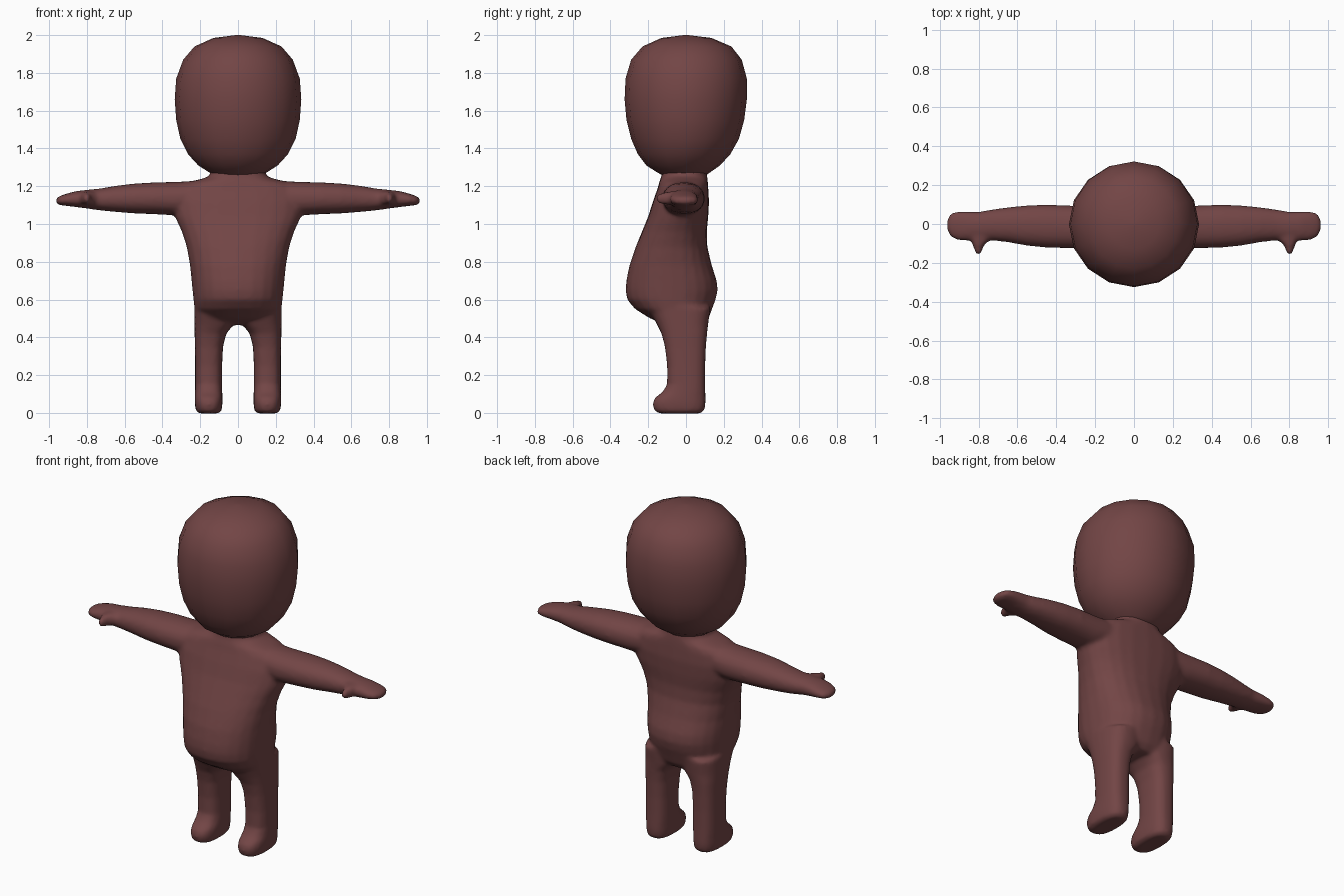
import bpy, bmesh, math

skin = bpy.data.materials.new("skin")
skin.diffuse_color = (0.17, 0.06, 0.06, 1)

# axis -> world position from (along, a, b)
AXES = {
    "z": lambda t, a, b: (a, b, t),
    "x": lambda t, a, b: (t, a, b),
    "y": lambda t, a, b: (a, t, b),
}


def loft(bm, axis, rings, sides=24, power=2.0, side=1):
    """Skin rounded rings given as (position, a_min, a_max, b_min, b_max)."""
    loops = []
    for t, a0, a1, b0, b1 in rings:
        loop = []
        for i in range(sides):
            ang = 2 * math.pi * i / sides
            c, s = math.cos(ang), math.sin(ang)
            u = math.copysign(abs(c) ** (2 / power), c)
            v = math.copysign(abs(s) ** (2 / power), s)
            x, y, z = AXES[axis](t, (a0 + a1) / 2 + u * (a1 - a0) / 2,
                                 (b0 + b1) / 2 + v * (b1 - b0) / 2)
            loop.append(bm.verts.new((x * side, y, z)))
        loops.append(loop)
    for p, q in zip(loops, loops[1:]):
        for i in range(sides):
            j = (i + 1) % sides
            bm.faces.new((p[i], p[j], q[j], q[i]))
    bm.faces.new(loops[0])
    bm.faces.new(loops[-1])


def finish(bm, name):
    bmesh.ops.recalc_face_normals(bm, faces=bm.faces)
    for f in bm.faces:
        f.smooth = True
    mesh = bpy.data.meshes.new(name)
    bm.to_mesh(mesh)
    bm.free()
    mesh.materials.append(skin)
    obj = bpy.data.objects.new(name, mesh)
    bpy.context.collection.objects.link(obj)
    return obj


# Head: 16-sided rounded capsule
head = [(1.255, .12, -.12, .10), (1.275, .155, -.155, .13), (1.31, .21, -.21, .18),
        (1.37, .265, -.255, .235), (1.45, .305, -.29, .28), (1.55, .327, -.315, .308),
        (1.66, .335, -.325, .322), (1.77, .327, -.32, .322), (1.87, .29, -.29, .295),
        (1.94, .23, -.23, .24), (1.985, .13, -.13, .135), (2.0, .012, -.012, .012)]
bm = bmesh.new()
loft(bm, "z", [(z, -w, w, f, b) for z, w, f, b in head], sides=16)
finish(bm, "head")

# Torso: narrow neck, wide shoulders, round belly and seat
bm = bmesh.new()
torso = [(.465, .13, -.10, .09), (.50, .205, -.19, .12), (.55, .23, -.27, .138),
         (.60, .236, -.312, .157), (.65, .241, -.32, .168), (.70, .246, -.316, .163),
         (.78, .254, -.30, .137), (.88, .272, -.266, .113), (.96, .298, -.233, .11),
         (1.04, .335, -.20, .118), (1.12, .35, -.175, .122), (1.19, .33, -.15, .118),
         (1.22, .27, -.142, .116), (1.24, .19, -.135, .114), (1.255, .148, -.13, .112),
         (1.33, .14, -.12, .10)]
loft(bm, "z", [(z, -w, w, f, b) for z, w, f, b in torso], power=2.3)

leg = [(-.003, .105, .205, -.14, .075), (.012, .086, .224, -.168, .098),
       (.05, .082, .229, -.178, .104), (.08, .082, .229, -.165, .104),
       (.11, .083, .228, -.125, .103), (.15, .084, .227, -.10, .102),
       (.25, .084, .227, -.10, .102), (.35, .079, .228, -.112, .106),
       (.42, .062, .230, -.13, .112), (.47, .02, .231, -.155, .118),
       (.56, .01, .232, -.20, .13)]
arm = [(.15, -.12, .09, 1.06, 1.235), (.32, -.125, .095, 1.045, 1.223),
       (.45, -.122, .10, 1.052, 1.22), (.55, -.112, .096, 1.056, 1.214),
       (.65, -.094, .086, 1.064, 1.202), (.73, -.085, .075, 1.072, 1.188),
       (.80, -.085, .063, 1.082, 1.181), (.86, -.087, .065, 1.09, 1.174),
       (.91, -.084, .066, 1.096, 1.16), (.945, -.065, .055, 1.10, 1.148),
       (.964, -.03, .02, 1.11, 1.135)]
thumb = [(-.04, .72, .86, 1.095, 1.175), (-.085, .745, .84, 1.10, 1.172),
         (-.11, .772, .83, 1.103, 1.168), (-.135, .782, .82, 1.107, 1.163),
         (-.154, .785, .815, 1.115, 1.155)]
for side in (-1, 1):
    loft(bm, "z", leg, power=2.6, side=side)
    loft(bm, "x", arm, power=2.2, side=side)
    loft(bm, "y", thumb, power=2.3, side=side)
body = finish(bm, "body")

# Blend the limbs into the torso
remesh = body.modifiers.new("blend", "REMESH")
remesh.mode = "VOXEL"
remesh.voxel_size = 0.011
remesh.use_smooth_shade = True
smooth = body.modifiers.new("soften", "SMOOTH")
smooth.factor = 0.5
smooth.iterations = 8
